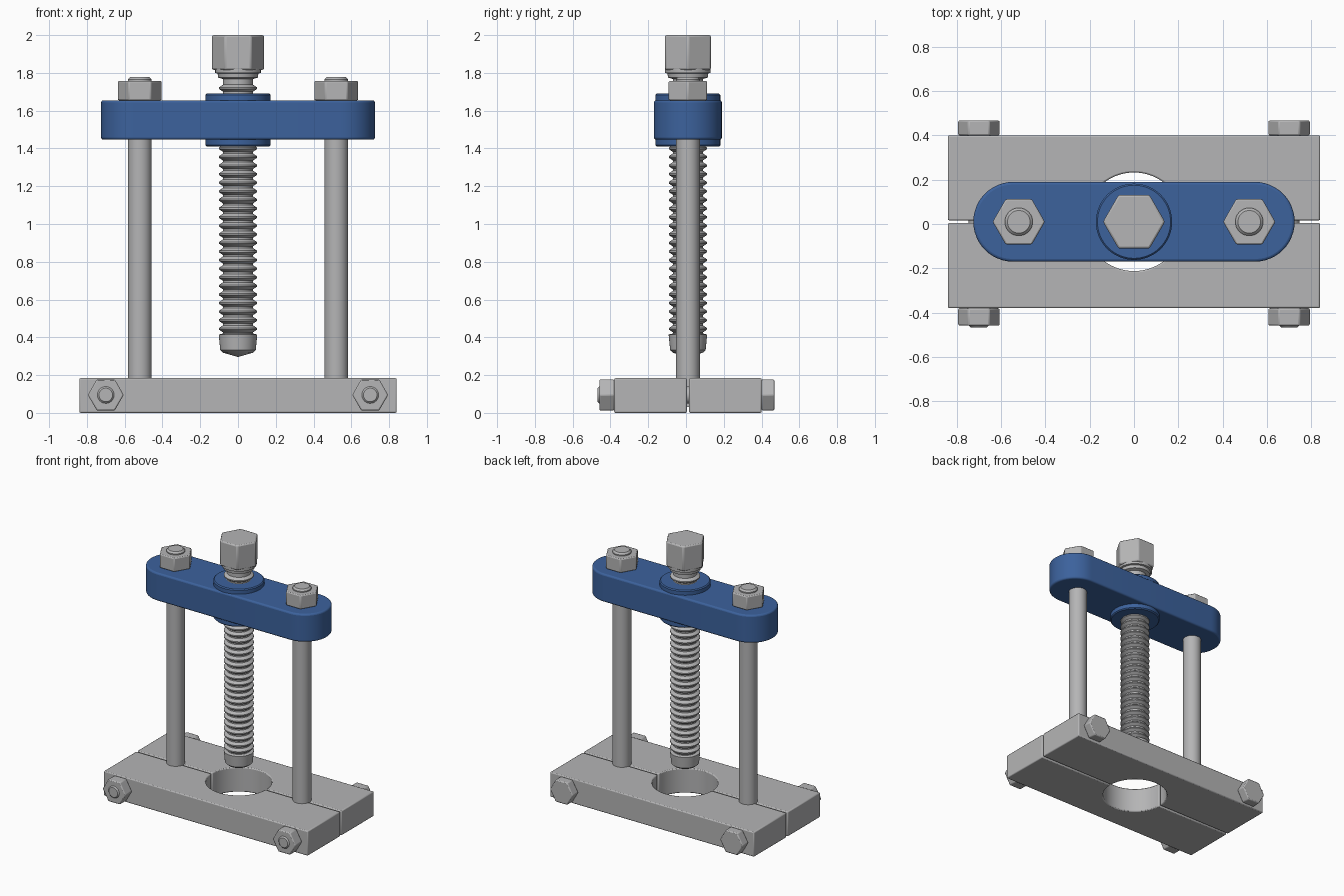
import bpy, bmesh, math
from mathutils import Matrix

if "Cube" in bpy.data.objects:
    bpy.data.objects.remove(bpy.data.objects["Cube"])

CY = 0.01          # depth of the centre plane
POST_X, BOLT_X = 0.52, 0.70


def material(name, rgb):
    m = bpy.data.materials.new(name)
    m.diffuse_color = (*rgb, 1)
    m.use_nodes = True
    m.node_tree.nodes["Principled BSDF"].inputs["Base Color"].default_value = m.diffuse_color
    return m


STEEL = material("steel grey", (0.46, 0.46, 0.465))
BLUE = material("blue paint", (0.045, 0.122, 0.335))


def finish(name, bm, mat, bevel=0, segments=2):
    bmesh.ops.recalc_face_normals(bm, faces=bm.faces)
    me = bpy.data.meshes.new(name)
    bm.to_mesh(me)
    bm.free()
    ob = bpy.data.objects.new(name, me)
    bpy.context.collection.objects.link(ob)
    me.materials.append(mat)
    bpy.ops.object.select_all(action='DESELECT')
    ob.select_set(True)
    bpy.context.view_layer.objects.active = ob
    bpy.ops.object.shade_smooth_by_angle(angle=math.radians(30))
    if bevel:
        b = ob.modifiers.new("edge bevel", 'BEVEL')
        b.width, b.segments = bevel, segments
        b.limit_method, b.angle_limit = 'ANGLE', math.radians(40)
    return ob


def prism(name, outline, z0, z1, mat, bevel=0, segments=2):
    """Extrude a flat outline upward."""
    bm = bmesh.new()
    face = bm.faces.new([bm.verts.new((x, y, z0)) for x, y in outline])
    up = bmesh.ops.extrude_face_region(bm, geom=[face])["geom"]
    bmesh.ops.translate(bm, vec=(0, 0, z1 - z0),
                        verts=[v for v in up if isinstance(v, bmesh.types.BMVert)])
    return finish(name, bm, mat, bevel, segments)


def lathe(name, profile, mat, sides=48):
    """Revolve (radius, z) points about z; ends are closed on the axis."""
    bm = bmesh.new()
    pts = [(0, profile[0][1])] + profile + [(0, profile[-1][1])]
    vs = [bm.verts.new((r, 0, z)) for r, z in pts]
    es = [bm.edges.new(p) for p in zip(vs, vs[1:])]
    bmesh.ops.spin(bm, geom=vs + es, cent=(0, 0, 0), axis=(0, 0, 1),
                   angle=math.tau, steps=sides, use_duplicate=False)
    bmesh.ops.remove_doubles(bm, verts=bm.verts, dist=1e-5)
    return finish(name, bm, mat)


def arc(cx, cy, r, a0, a1, n):
    return [(cx + r * math.cos(a0 + (a1 - a0) * i / n),
             cy + r * math.sin(a0 + (a1 - a0) * i / n)) for i in range(n + 1)]


def hexagon(name, r, z0, z1, bevel=0.007):
    return prism(name, arc(0, 0, r, 0, math.tau * 5 / 6, 5), z0, z1, STEEL, bevel)


def rod(name, r, z0, z1, chamfer=0.01):
    return lathe(name, [(r, z0), (r, z1 - chamfer), (r - chamfer, z1)], STEEL, 32)


# Split base plates, each with half of the round opening
HOLE, GAP = 0.2225, 0.006
a = math.asin(GAP / HOLE)
half = arc(0, 0, HOLE, a, math.pi - a, 32) + [
    (-0.84, GAP), (-0.84, 0.39), (0.84, 0.39), (0.84, GAP)]
for name, s in (("back_plate", 1), ("front_plate", -1)):
    prism(name, [(x, CY + s * y) for x, y in half], 0, 0.184, STEEL, 0.007)

# Crossbar with rounded ends and a central boss
bar = (arc(0.545, CY, 0.18, -math.pi / 2, math.pi / 2, 24)
       + arc(-0.545, CY, 0.18, math.pi / 2, math.pi * 1.5, 24))
prism("crossbar", bar, 1.447, 1.655, BLUE, 0.012, 3)
boss = lathe("crossbar_boss", [(0.165, 1.41), (0.172, 1.417),
                               (0.172, 1.683), (0.165, 1.69)], BLUE, 64)
boss.location.y = CY

# Posts and clamp bolts on both sides
TURN = Matrix.Rotation(math.pi / 2, 4, 'X')     # local z becomes -y
for side, s in (("left", -1), ("right", 1)):
    for ob in (rod(side + "_post", 0.063, 0.03, 1.777, 0.012),
               hexagon(side + "_post_nut", 0.118, 1.655, 1.757)):
        ob.location = (s * POST_X, CY, 0)
    for ob in (rod(side + "_bolt_shank", 0.046, -0.42, 0.4675),
               hexagon(side + "_bolt_nut", 0.095, 0.38, 0.459),
               hexagon(side + "_bolt_head", 0.095, -0.4675, -0.40)):
        ob.matrix_world = Matrix.Translation((s * BOLT_X, 0, 0.095)) @ TURN

# Forcing screw: pointed tip, ridged thread, collar
PITCH = 0.0455
profile = [(0.078, 0.318), (0.094, 0.332), (0.102, 0.415), (0.08, 0.42)]
z = 0.42
while z + PITCH < 1.77:
    profile += [(0.08, z + PITCH * 0.15), (0.101, z + PITCH * 0.46),
                (0.101, z + PITCH * 0.64), (0.08, z + PITCH * 0.95)]
    z += PITCH
profile += [(0.08, 1.768), (0.105, 1.775), (0.108, 1.797),
            (0.121, 1.80), (0.121, 1.83)]
screw = lathe("forcing_screw", [(0.001, 0.296)] + profile, STEEL, 40)
head = hexagon("screw_head", 0.14, 1.816, 2.0, 0.009)
screw.location.y = head.location.y = CY
